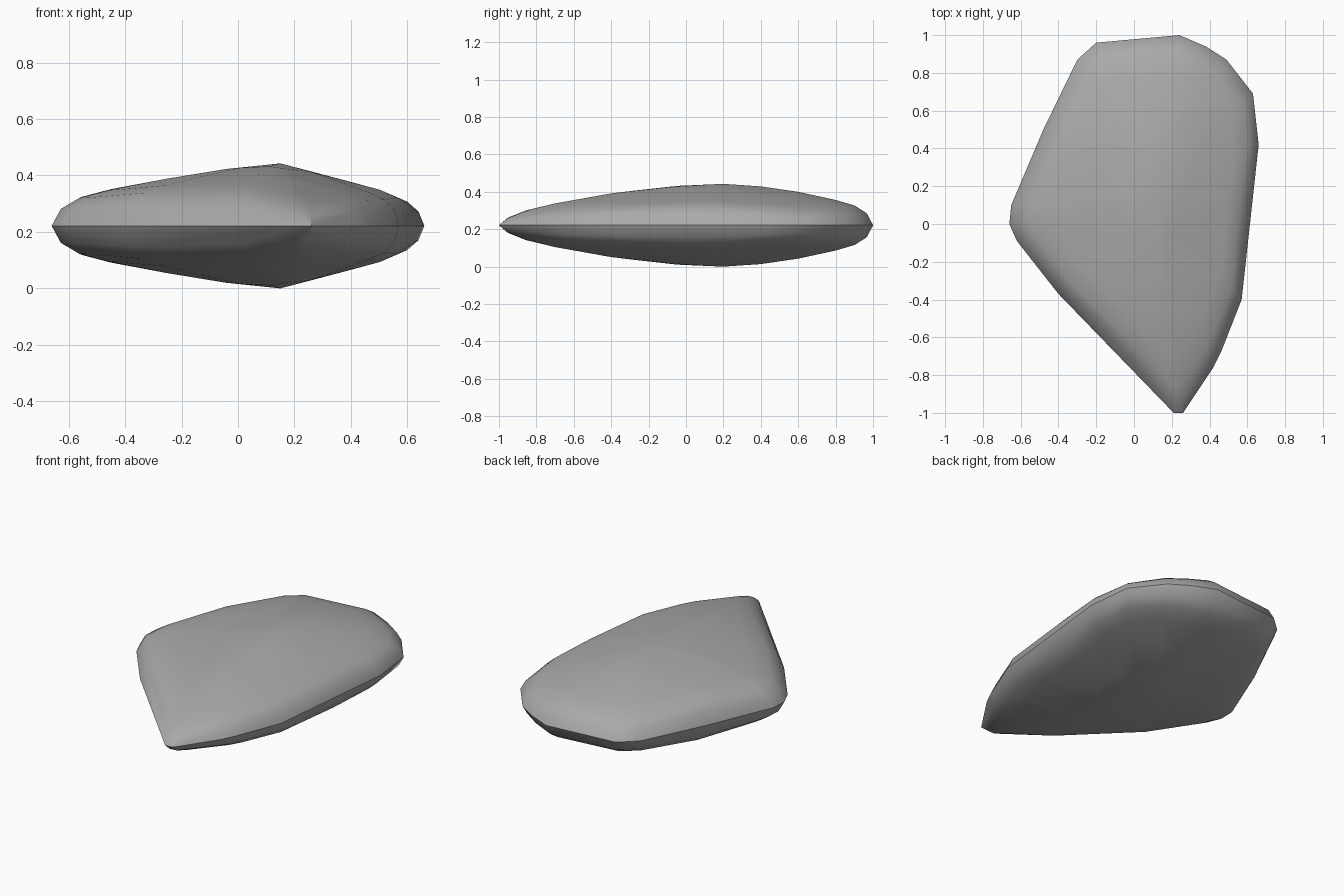
import bpy
import bmesh

cube = bpy.data.objects.get("Cube")
if cube:
    bpy.data.objects.remove(cube)

MID, THICK = 0.23, 0.228
PEAK = (0.15, 0.2)

# Plan outline of the stone
OUTLINE = [(0.24, 1.0), (0.38, 0.94), (0.49, 0.87), (0.63, 0.69), (0.66, 0.42),
           (0.62, 0.1), (0.57, -0.4), (0.46, -0.68), (0.42, -0.76), (0.26, -1.0),
           (0.21, -1.0), (0.0, -0.78), (-0.4, -0.37), (-0.62, -0.09), (-0.66, 0.0),
           (-0.65, 0.1), (-0.48, 0.5), (-0.3, 0.87), (-0.2, 0.96)]
# Relative thickness across, along, and from middle to rim
ACROSS = [(-0.66, 0.42), (-0.54, 0.5), (-0.12, 0.84), (0.14, 1), (0.49, 0.58), (0.66, 0.35)]
ALONG = [(-1, 0.26), (-0.91, 0.36), (-0.71, 0.54), (-0.38, 0.8), (0.1, 1), (0.5, 0.93), (1, 0.47)]
EDGE = [(0, 1), (0.8, 1), (0.9, 0.9), (0.96, 0.62), (1, 0)]


def sample(curve, v):
    """Linear interpolation along a list of points."""
    for (a, fa), (b, fb) in zip(curve, curve[1:]):
        if v <= b:
            return fa + (fb - fa) * (v - a) / (b - a)
    return curve[-1][1]


def make_material(name, value):
    mat = bpy.data.materials.new(name)
    mat.use_nodes = True
    color = (value, value, value, 1)
    mat.diffuse_color = color
    mat.node_tree.nodes["Principled BSDF"].inputs["Base Color"].default_value = color
    return mat


# Rings from the rim to the peak, mirrored below, wrapped in a faceted skin
bm = bmesh.new()
for t in (0, 0.25, 0.5, 0.75, 0.88, 0.96, 1):
    for px, py in OUTLINE:
        x = PEAK[0] + (px - PEAK[0]) * t
        y = PEAK[1] + (py - PEAK[1]) * t
        h = THICK * sample(ACROSS, x) * sample(ALONG, y) * sample(EDGE, t)
        for side in (1, -1):
            bm.verts.new((x, y, MID + side * h))
bmesh.ops.remove_doubles(bm, verts=bm.verts, dist=0.001)
hull = bmesh.ops.convex_hull(bm, input=bm.verts)
loose = {g for g in hull["geom_interior"] + hull["geom_unused"]
         if isinstance(g, bmesh.types.BMVert)}
bmesh.ops.delete(bm, geom=list(loose), context="VERTS")
bmesh.ops.recalc_face_normals(bm, faces=bm.faces)
low = min(v.co.z for v in bm.verts)
bmesh.ops.translate(bm, verts=bm.verts, vec=(0, 0, -low))

mesh = bpy.data.meshes.new("flat_stone")
bm.to_mesh(mesh)
bm.free()
stone = bpy.data.objects.new("flat_stone", mesh)
bpy.context.collection.objects.link(stone)
mesh.materials.append(make_material("stone grey", 0.4))

# Soft shading with crisp rim edges
bpy.context.view_layer.objects.active = stone
stone.select_set(True)
bpy.ops.object.shade_smooth_by_angle(angle=0.6)
